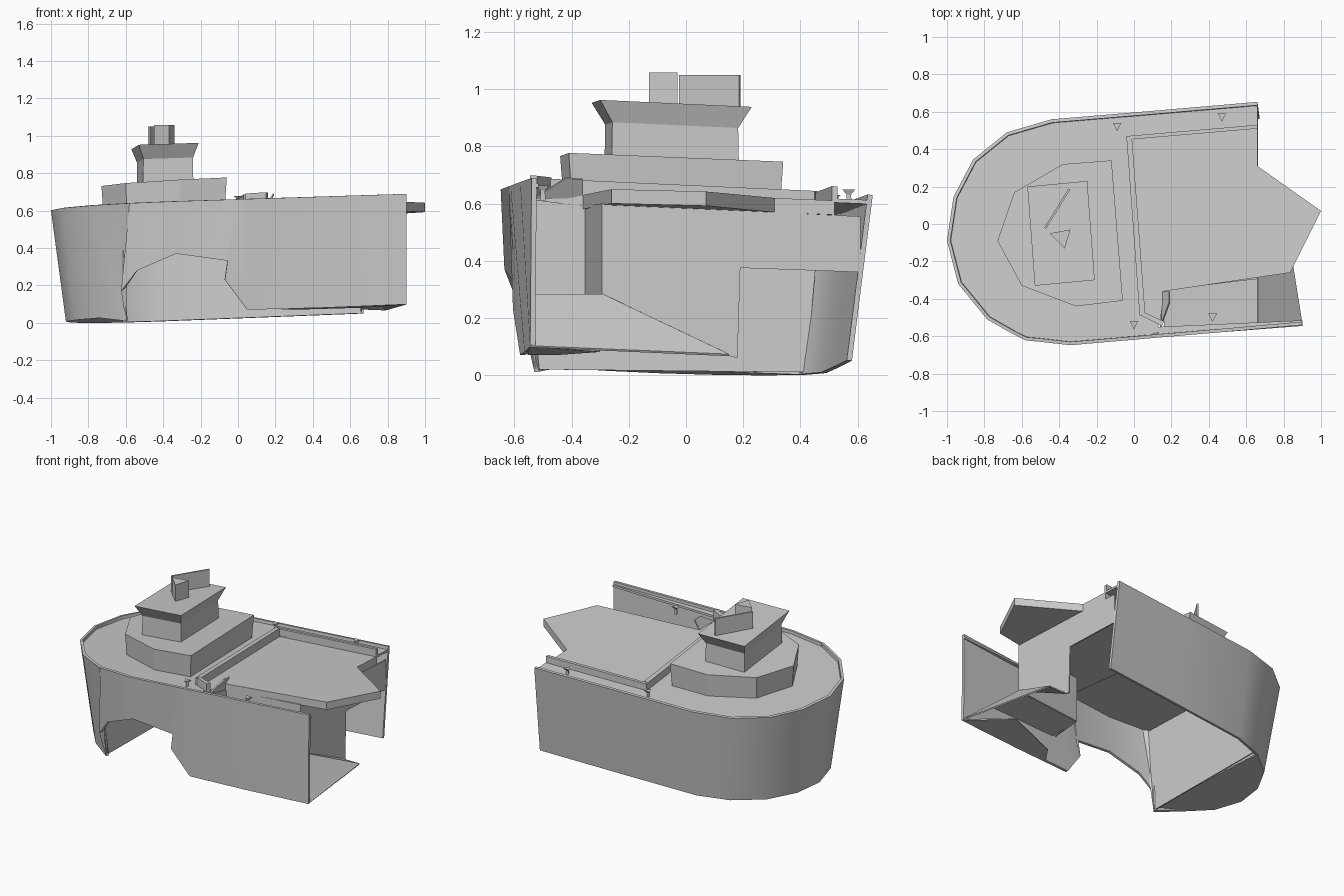
import bpy, bmesh


def rim(x, y):          # tilted plane of the hull rim
    return 0.634 + 0.036 * x - 0.043 * y


def keel(x, y):         # tilted plane of the hull bottom
    return 0.042 + 0.042 * x - 0.035 * y


def make(name, verts, faces, thick=0, offset=0, smooth=False, fix=True):
    bm = bmesh.new()
    vs = [bm.verts.new(v) for v in verts]
    for f in faces:
        bm.faces.new([vs[i] for i in f])
    if fix:
        bmesh.ops.recalc_face_normals(bm, faces=bm.faces)
    me = bpy.data.meshes.new(name)
    bm.to_mesh(me)
    bm.free()
    ob = bpy.data.objects.new(name, me)
    bpy.context.collection.objects.link(ob)
    bpy.context.view_layer.objects.active = ob
    ob.select_set(True)
    if thick:
        m = ob.modifiers.new("thickness", 'SOLIDIFY')
        m.thickness, m.offset = thick, offset
        bpy.ops.object.modifier_apply(modifier=m.name)
    if smooth:
        bpy.ops.object.shade_smooth_by_angle(angle=0.5)
    ob.select_set(False)
    return ob


def loft(name, rings, smooth=False):
    n = len(rings[0])
    verts = [v for r in rings for v in r]
    faces = [tuple(range(n)), tuple(range(len(verts) - n, len(verts)))]
    for k in range(len(rings) - 1):
        for i in range(n):
            j = (i + 1) % n
            faces.append((k*n + i, k*n + j, k*n + n + j, k*n + n + i))
    return make(name, verts, faces, smooth=smooth)


def slab(name, pts, lo, hi, plane=rim):
    return loft(name, [[(x, y, plane(x, y) + d) for x, y in pts] for d in (lo, hi)])


def panel(name, pts, thick=0.008):
    return make(name, pts, [tuple(range(len(pts)))], thick)


def shrink(pts, s, c):
    return [(c[0] + (x - c[0]) * s, c[1] + (y - c[1]) * s) for x, y in pts]


# Hull wall: columns of (top x, top y, bottom x, bottom y, bottom z or None)
cols = [
    (0.66, 0.653, 0.67, 0.58, None), (0.1, 0.605, 0.1, 0.535, None),
    (-0.44, 0.56, -0.42, 0.49, None), (-0.68, 0.49, -0.62, 0.42, None),
    (-0.86, 0.345, -0.79, 0.28, None), (-0.965, 0.145, -0.89, 0.1, None),
    (-1.0, -0.09, -0.92, -0.09, None), (-0.94, -0.32, -0.87, -0.28, None),
    (-0.785, -0.51, -0.74, -0.44, None), (-0.65, -0.587, -0.6, -0.53, 0.01),
    (-0.58, -0.622, -0.625, -0.565, 0.17), (-0.52, -0.628, -0.54, -0.6, 0.28),
    (-0.34, -0.648, -0.33, -0.635, 0.37), (-0.04, -0.622, -0.04, -0.605, 0.33),
    (-0.01, -0.62, -0.07, -0.605, 0.23), (0.05, -0.614, 0.05, -0.58, 0.07),
    (0.45, -0.58, 0.45, -0.565, None), (0.9, -0.54, 0.9, -0.545, None)]
verts, faces = [], []
for tx, ty, bx, by, bz in cols:
    verts += [(tx, ty, rim(tx, ty)), (bx, by, keel(bx, by) if bz is None else bz)]
for i in range(len(cols) - 1):
    faces.append((2 * i, 2 * i + 1, 2 * i + 3, 2 * i + 2))
make("hull_wall", verts, faces, 0.018, -1, True, False)

# Bottom plate under the bow, closed behind by a bulkhead
slab("bow_bottom", [(c[2], c[3]) for c in cols[3:10]], 0.0, 0.008, keel)
panel("bow_bulkhead", [(-0.6, -0.525, 0.02), (-0.61, -0.555, 0.17), (-0.61, -0.59, 0.6),
                       (-0.61, 0.47, 0.56), (-0.6, 0.42, 0.01)])

# Main deck just below the rim
edge = [(c[0] * 0.985, c[1] * 0.985) for c in cols[:16] if c[0] < 0.65]
slab("main_deck", [(0.66, 0.635)] + edge
     + [(0.13, -0.58), (0.13, -0.53), (0.05, -0.48), (-0.02, 0.45), (0.66, 0.52)],
     -0.032, -0.018)
slab("front_side_deck", [(0.13, -0.59), (0.9, -0.53), (0.9, -0.515), (0.13, -0.55)],
     -0.032, -0.018)

# Sunken working deck with its pointed stern
slab("working_deck", [(0.66, 0.52), (0.66, 0.31), (1.0, 0.07), (0.835, -0.26),
                      (0.16, -0.36), (0.14, -0.53), (0.05, -0.48), (-0.02, 0.45)],
     -0.075, -0.025)

# Raised coaming around the working deck
slab("coaming_fore", [(0.03, -0.49), (0.06, -0.48), (-0.01, 0.45), (-0.04, 0.46)], -0.03, 0.03)
slab("coaming_back", [(-0.04, 0.47), (0.66, 0.53), (0.66, 0.51), (-0.04, 0.45)], -0.03, 0.025)
slab("coaming_front", [(0.04, -0.49), (0.15, -0.545), (0.16, -0.52), (0.05, -0.47)], -0.03, 0.035)
panel("coaming_corner", [(0.15, -0.53, 0.62), (0.15, -0.36, 0.62),
                         (0.19, -0.36, 0.685), (0.19, -0.42, 0.69)])

# Bulkhead across the hull with its lower opening
panel("stern_bulkhead", [(0.66, -0.29, 0.6), (0.66, 0.61, 0.555), (0.66, 0.61, 0.36),
                         (0.66, 0.19, 0.375), (0.66, 0.18, 0.06), (0.66, 0.14, 0.07),
                         (0.66, -0.29, 0.28)])
# Front compartment
panel("compartment_side", [(0.16, -0.35, 0.59), (0.66, -0.29, 0.6), (0.66, -0.29, 0.28),
                           (0.16, -0.35, 0.28)])
panel("compartment_end", [(0.14, -0.58, 0.62), (0.16, -0.35, 0.59), (0.16, -0.35, 0.28),
                          (0.14, -0.58, 0.28)])
panel("compartment_floor", [(0.16, -0.35, 0.28), (0.66, -0.29, 0.28), (0.66, -0.55, 0.28),
                            (0.16, -0.58, 0.28)])

# Ramp rising inward from the torn stern edge
make("stern_ramp", [(0.9, -0.545, 0.1), (0.79, 0.15, 0.07), (0.66, 0.14, 0.075),
                    (0.66, -0.29, 0.28), (0.66, -0.555, 0.28)],
     [(0, 1, 3, 4), (1, 2, 3)], 0.008)
slab("bottom_strip", [(0.23, -0.555), (0.9, -0.545), (0.68, -0.3), (0.3, -0.45)],
     0.0, 0.008, keel)

# Superstructure
low = [(-0.12, 0.34), (-0.38, 0.32), (-0.64, 0.17), (-0.73, -0.09),
       (-0.6, -0.33), (-0.31, -0.44), (-0.06, -0.41)]
c = (-0.4, -0.05)
loft("lower_cabin", [[(x, y, rim(x, y) - 0.03) for x, y in shrink(low, 0.97, c)],
                     [(x, y, 0.765 + 0.05 * x - 0.037 * y) for x, y in low]])

roof = [(-0.57, 0.2), (-0.25, 0.23), (-0.21, -0.3), (-0.53, -0.33)]
c = (-0.39, -0.05)


def tier(s, z):
    return [(x, y, z + 0.036 * (x + 0.39) - 0.043 * (y + 0.05)) for x, y in shrink(roof, s, c)]


loft("bridge", [tier(0.84, 0.73), tier(0.83, 0.87), tier(1.0, 0.945)])

# Funnel prism and mast plate
for name, pts, top in (
        ("mast_plate", [(-0.48, -0.02), (-0.35, 0.19), (-0.34, 0.185), (-0.47, -0.025)], 1.05),
        ("funnel", [(-0.45, -0.05), (-0.34, -0.03), (-0.37, -0.13)], 1.058)):
    loft(name, [[(x, y, z) for x, y in pts] for z in (0.93, top)])

# Bollards: small flared three-sided posts
for i, (x, y) in enumerate([(-0.09, 0.52), (0.47, 0.57), (0.0, -0.54), (0.42, -0.5)]):
    z = rim(x, y) - (0.03 if i == 3 else 0)
    loft(f"bollard_{i + 1}", [[(x - r, y + r * 0.9, z + h), (x + r, y + r * 0.9, z + h),
                               (x, y - r, z + h)]
                              for r, h in ((0.01, -0.03), (0.008, 0.005), (0.023, 0.022))])
